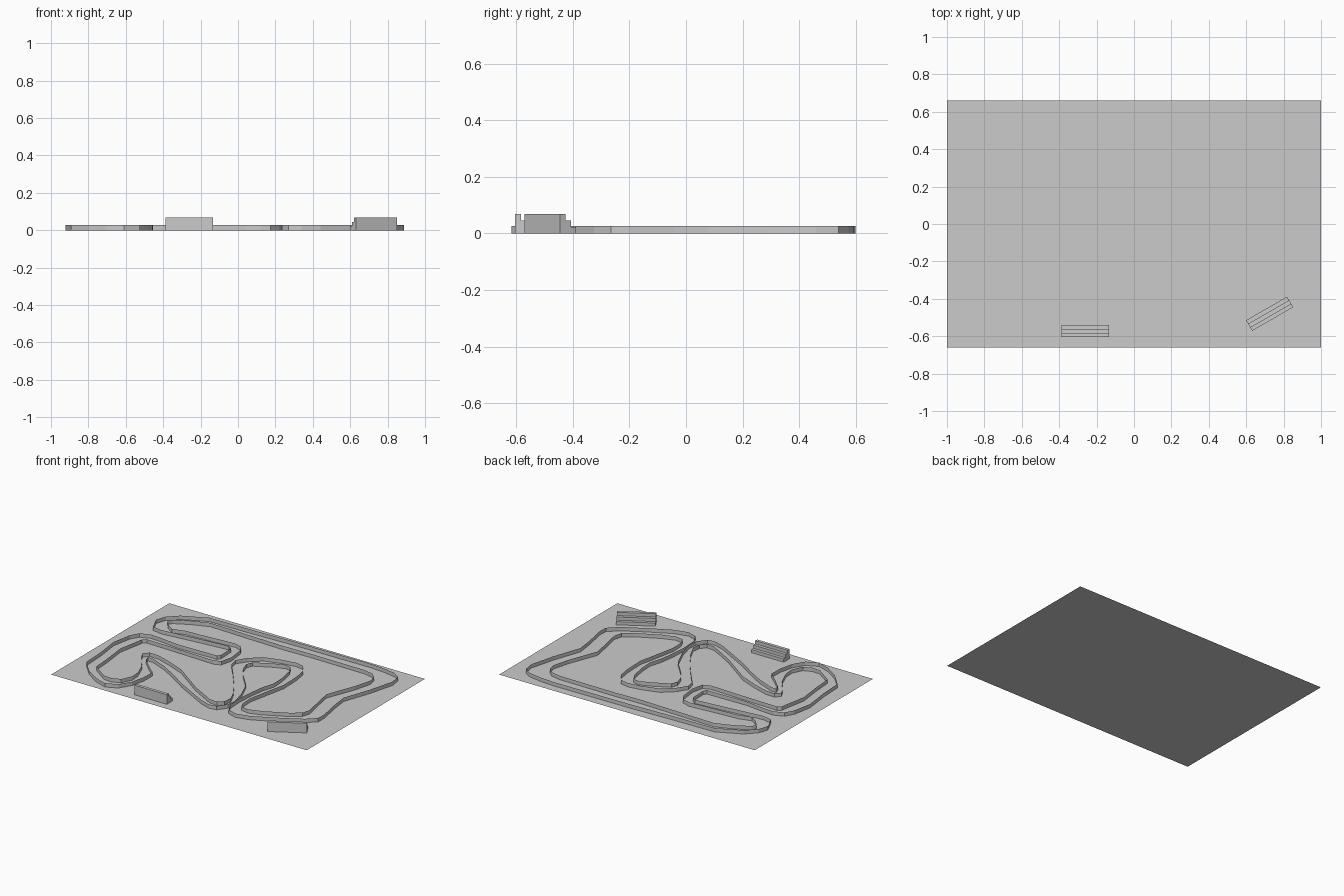
import bpy, bmesh, math

WALL_H = 0.027

# Outer edge of the circuit (x, y)
OUTER = [
    (-0.63, 0.58), (-0.3, 0.585), (0.0, 0.595), (0.62, 0.60), (0.72, 0.592), (0.82, 0.575),
    (0.875, 0.54), (0.887, 0.46), (0.84, 0.28), (0.77, 0.08), (0.785, -0.04), (0.815, -0.2),
    (0.813, -0.265), (0.75, -0.325), (0.6, -0.41), (0.44, -0.49), (0.34, -0.515), (0.27, -0.49),
    (0.235, -0.42), (0.23, -0.3), (0.24, -0.18), (0.255, -0.08), (0.28, 0.0), (0.275, 0.1),
    (0.255, 0.21), (0.225, 0.265), (0.18, 0.275), (0.1, 0.245), (-0.015, 0.185), (-0.032, 0.14),
    (-0.01, 0.07), (0.04, 0.0), (0.14, -0.11), (0.2, -0.25), (0.228, -0.36), (0.22, -0.43),
    (0.175, -0.49), (0.12, -0.498), (0.04, -0.47), (-0.2, -0.34), (-0.33, -0.255), (-0.45, -0.185),
    (-0.57, -0.135), (-0.61, -0.135), (-0.60, -0.17), (-0.53, -0.24), (-0.455, -0.305),
    (-0.457, -0.4), (-0.48, -0.5), (-0.53, -0.58), (-0.61, -0.617), (-0.70, -0.585),
    (-0.80, -0.52), (-0.892, -0.42), (-0.90, -0.25), (-0.922, -0.07), (-0.895, 0.07),
    (-0.86, 0.13), (-0.79, 0.157), (-0.70, 0.15), (-0.57, 0.133), (-0.26, 0.138),
    (-0.245, 0.16), (-0.25, 0.28), (-0.28, 0.30), (-0.5, 0.28), (-0.78, 0.25), (-0.85, 0.265),
    (-0.893, 0.36), (-0.87, 0.43), (-0.80, 0.50)]

# Inner edge of the circuit (x, y)
INNER = [
    (-0.58, 0.52), (-0.3, 0.51), (0.0, 0.50), (0.2, 0.505), (0.64, 0.50), (0.71, 0.485),
    (0.75, 0.45), (0.762, 0.39), (0.73, 0.27), (0.65, 0.06), (0.67, -0.05), (0.70, -0.20),
    (0.685, -0.255), (0.62, -0.305), (0.46, -0.385), (0.37, -0.415), (0.31, -0.405), (0.29, -0.36),
    (0.285, -0.27), (0.315, -0.12), (0.345, 0.02), (0.34, 0.17), (0.325, 0.26), (0.28, 0.325),
    (0.22, 0.34), (0.12, 0.325), (0.0, 0.29), (-0.08, 0.22), (-0.125, 0.15), (-0.11, 0.085),
    (-0.04, 0.0), (0.06, -0.13), (0.14, -0.25), (0.182, -0.34), (0.175, -0.40), (0.14, -0.435),
    (0.08, -0.43), (-0.1, -0.33), (-0.33, -0.165), (-0.45, -0.115), (-0.57, -0.075),
    (-0.64, -0.072), (-0.672, -0.105), (-0.65, -0.15), (-0.57, -0.26), (-0.53, -0.36),
    (-0.525, -0.43), (-0.56, -0.505), (-0.62, -0.53), (-0.68, -0.525), (-0.80, -0.44),
    (-0.81, -0.30), (-0.83, -0.13), (-0.80, 0.03), (-0.795, 0.065), (-0.77, 0.083),
    (-0.57, 0.078), (-0.24, 0.065), (-0.19, 0.085), (-0.17, 0.17), (-0.185, 0.29), (-0.21, 0.335),
    (-0.27, 0.355), (-0.55, 0.335), (-0.64, 0.33), (-0.73, 0.305), (-0.79, 0.345),
    (-0.823, 0.39), (-0.805, 0.42), (-0.70, 0.475)]


def make_object(name, bm):
    bmesh.ops.recalc_face_normals(bm, faces=bm.faces)
    mesh = bpy.data.meshes.new(name)
    bm.to_mesh(mesh)
    bm.free()
    ob = bpy.data.objects.new(name, mesh)
    bpy.context.collection.objects.link(ob)
    return ob


def barrier(name, path):
    """Thin upright sheet following a closed path."""
    bm = bmesh.new()
    verts = [bm.verts.new((x, y, 0)) for x, y in path]
    edges = [bm.edges.new((v, verts[(i + 1) % len(verts)])) for i, v in enumerate(verts)]
    top = bmesh.ops.extrude_edge_only(bm, edges=edges)["geom"]
    bmesh.ops.translate(bm, vec=(0, 0, WALL_H),
                        verts=[g for g in top if isinstance(g, bmesh.types.BMVert)])
    return make_object(name, bm)


def grandstand(name, x, y, angle):
    """Three-step seating block, tall at the back (-y), low towards the track."""
    length, tread, rise, steps = 0.253, 0.0217, 0.0227, 3
    back = -tread * steps / 2
    profile = [(back, 0)]
    for i in range(steps):
        h = rise * (steps - i)
        profile += [(back + tread * i, h), (back + tread * (i + 1), h)]
    profile.append((-back, 0))
    bm = bmesh.new()
    face = bm.faces.new([bm.verts.new((-length / 2, py, pz)) for py, pz in profile])
    ext = bmesh.ops.extrude_face_region(bm, geom=[face])["geom"]
    bmesh.ops.translate(bm, vec=(length, 0, 0),
                        verts=[g for g in ext if isinstance(g, bmesh.types.BMVert)])
    ob = make_object(name, bm)
    ob.location = (x, y, 0)
    ob.rotation_euler.z = math.radians(angle)
    return ob


# Base sheet
bm = bmesh.new()
bm.faces.new([bm.verts.new((x, y, 0)) for x, y in
              ((-1, -0.66), (1, -0.66), (1, 0.66), (-1, 0.66))])
make_object("ground_sheet", bm)

# Track barriers
barrier("outer_barrier", OUTER)
barrier("inner_barrier", INNER)

# Seating beside the track
grandstand("front_grandstand", -0.26, -0.572, 0)
grandstand("corner_grandstand", 0.725, -0.48, 30)
